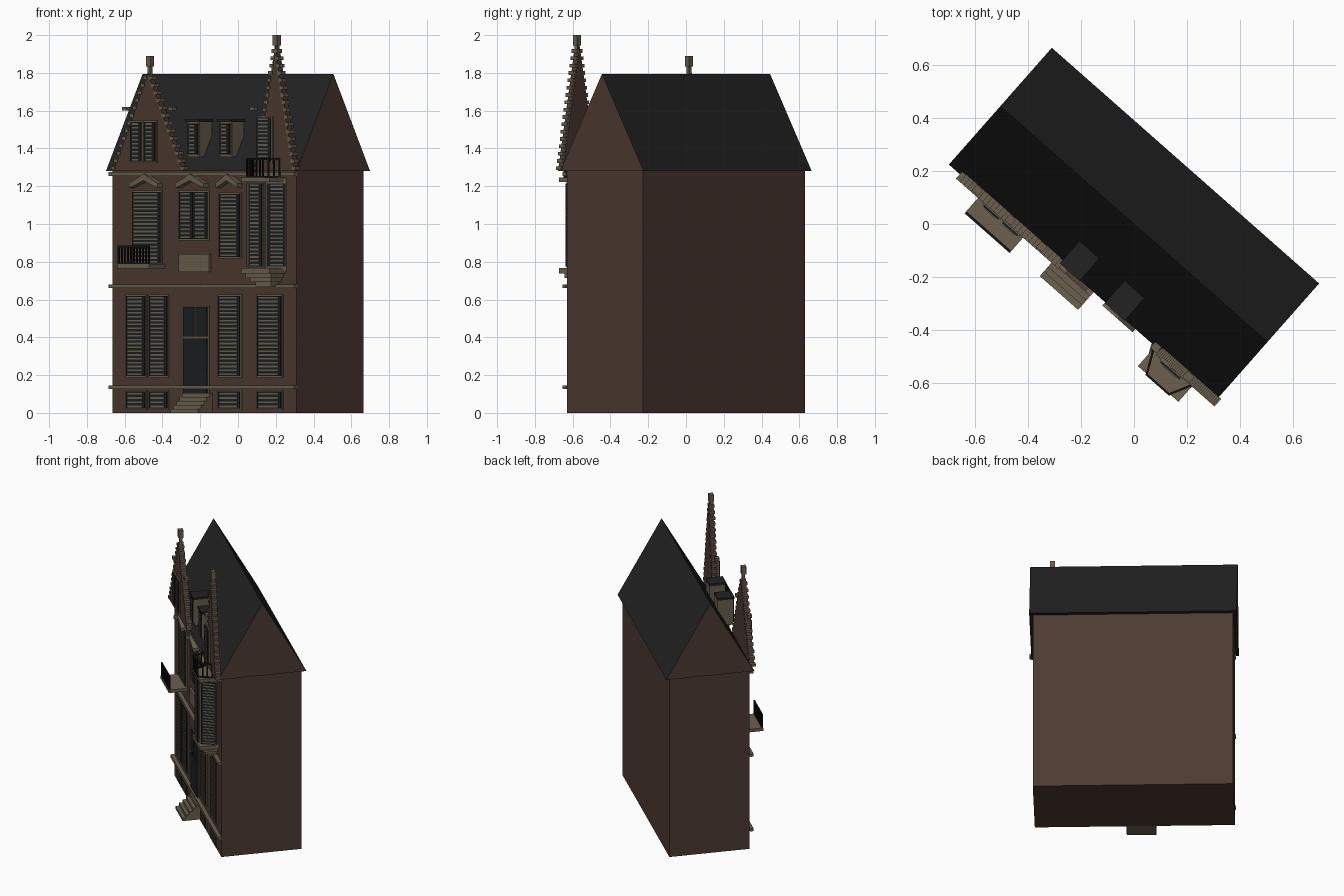
import bpy, bmesh, math
from mathutils import Matrix, Vector

if "Cube" in bpy.data.objects:
    bpy.data.objects.remove(bpy.data.objects["Cube"])

ROT = Matrix.Rotation(math.radians(-41.4), 4, 'Z')   # the house stands turned on its plot
WALL = -0.268                                        # depth of the street wall


def material(name, r, g, b):
    m = bpy.data.materials.new(name)
    m.diffuse_color = (r, g, b, 1)
    m.use_nodes = True
    m.node_tree.nodes["Principled BSDF"].inputs["Base Color"].default_value = m.diffuse_color
    return m


BRICK = material("brown brick", 0.074, 0.043, 0.031)
SLATE = material("dark slate", 0.016, 0.016, 0.016)
STONE = material("pale stone", 0.145, 0.115, 0.077)
DARK = material("dark shutter", 0.011, 0.014, 0.015)
IRON = material("black iron", 0.007, 0.007, 0.008)
parts = {}


def part(name, mat):
    """Get or start the mesh that collects one kind of part."""
    if name not in parts:
        parts[name] = (bmesh.new(), [mat])
    return parts[name][0]


def box(bm, u0, u1, v0, v1, z0, z1):
    m = Matrix.Translation(((u0 + u1) / 2, (v0 + v1) / 2, (z0 + z1) / 2))
    bmesh.ops.create_cube(bm, size=1, matrix=m @ Matrix.Diagonal((u1 - u0, v1 - v0, z1 - z0, 1)))


def bar(bm, a, b, z0, z1, d0, d1):
    """Upright block along a plan line a-b, from d0 to d1 outwards."""
    a, b = Vector(a), Vector(b)
    t = (b - a).normalized()
    n = Vector((t.y, -t.x))
    c = (a + b) / 2 + n * (d0 + d1) / 2
    m = Matrix.Translation((c.x, c.y, (z0 + z1) / 2)) @ Matrix.Rotation(math.atan2(t.y, t.x), 4, 'Z')
    bmesh.ops.create_cube(bm, size=1, matrix=m @ Matrix.Diagonal(((b - a).length, d1 - d0, z1 - z0, 1)))


def prism(bm, pts, shift):
    f = bm.faces.new([bm.verts.new(p) for p in pts])
    ext = bmesh.ops.extrude_face_region(bm, geom=[f])
    bmesh.ops.translate(bm, vec=shift, verts=[e for e in ext["geom"] if isinstance(e, bmesh.types.BMVert)])
    bmesh.ops.recalc_face_normals(bm, faces=bm.faces)


def shutter(name, a, b, z0, z1, rim=0.008):
    """Louvred shutter: stone surround, dark leaf, pale slats."""
    a, b = Vector(a), Vector(b)
    t = (b - a).normalized()
    bar(part(name + "_surround", STONE), a - t * rim, b + t * rim, z0 - rim, z1 + rim, -0.01, 0.006)
    bar(part(name, DARK), a, b, z0, z1, 0, 0.012)
    count = max(3, round((z1 - z0) / 0.02))
    step = (z1 - z0) / count
    for i in range(count):
        z = z0 + step * (i + 0.3)
        bar(part(name + "_slats", STONE), a + t * 0.014, b - t * 0.014, z, z + step * 0.42, 0.008, 0.016)


def railing(name, a, b, z0, z1, n):
    bm = part(name, IRON)
    a, b = Vector(a), Vector(b)
    bar(bm, a, b, z1 - 0.01, z1, -0.004, 0.004)
    bar(bm, a, b, z0, z0 + 0.008, -0.004, 0.004)
    t = (b - a).normalized() * 0.004
    for i in range(n):
        p = a.lerp(b, i / (n - 1))
        bar(bm, p - t, p + t, z0, z1, -0.004, 0.004)


# Main block and roof with brick gable ends
box(part("brick_walls", BRICK), -0.65, 0.65, WALL, -WALL, 0, 1.28)
roof = part("roof", SLATE)
prism(roof, [(-0.673, -0.294, 1.28), (-0.673, 0.294, 1.28), (-0.673, 0, 1.795)], (1.346, 0, 0))
parts["roof"][1].append(BRICK)
for f in roof.faces:
    f.material_index = 1 if abs(f.normal.x) > 0.9 else 0

# Stone string courses and cornice
for z in (0.126, 0.66, 1.255):
    box(part("string_courses", STONE), -0.655, 0.655, WALL - 0.025, WALL, z, z + 0.02)

# Shutters on the flat wall: basement and ground floor
for u0, u1 in ((-0.543, -0.412), (-0.382, -0.257), (0.106, 0.257), (0.381, 0.548)):
    shutter("basement_shutters", (u0, WALL), (u1, WALL), 0.022, 0.112)
    shutter("ground_shutters", (u0, WALL), (u1, WALL), 0.195, 0.62)

# Shutters of the upper floor, with chevron pediments
for u0, u1, z0, z1 in ((-0.5, -0.305, 0.79, 1.17), (-0.17, -0.076, 0.92, 1.17),
                       (-0.066, 0.028, 0.92, 1.17), (0.112, 0.255, 0.825, 1.16)):
    shutter("upper_shutters", (u0, WALL), (u1, WALL), z0, z1)
for c, w in ((-0.395, 0.1), (-0.07, 0.1), (0.19, 0.076)):
    outline = ((-w, 1.19), (0, 1.23), (w, 1.19), (w, 1.215), (0, 1.265), (-w, 1.215))
    prism(part("pediments", STONE), [(c + x, WALL, z) for x, z in outline], (0, -0.042, 0))

# Front door, transom lights and stone panel above
box(part("door_surround", STONE), -0.152, 0.036, WALL - 0.006, WALL, 0.1, 0.567)
box(part("door", DARK), -0.142, 0.026, WALL - 0.013, WALL, 0.1, 0.395)
for u0, u1 in ((-0.142, -0.064), (-0.052, 0.026)):
    box(part("transom", DARK), u0, u1, WALL - 0.013, WALL, 0.405, 0.56)
box(part("stone_panel", STONE), -0.172, 0.045, WALL - 0.015, WALL, 0.745, 0.84)

# Entrance steps
for i in range(5):
    box(part("steps", STONE), -0.137, 0.056, -0.383 + i * 0.023, WALL, i * 0.021, (i + 1) * 0.021)

# Balcony
box(part("balcony_slab", STONE), -0.507, -0.28, -0.393, WALL, 0.765, 0.787)
railing("balcony_railing", (-0.5, -0.387), (-0.287, -0.387), 0.787, 0.885, 11)

# Bay window with floor, cornice, corbels and roof railing
bay = [(0.372, WALL), (0.408, -0.38), (0.522, -0.38), (0.578, WALL)]
bay[0] = (0.352, WALL)
prism(part("bay_core", STONE), [(u, v, 0.75) for u, v in bay], (0, 0, 0.49))
for a, b in zip(bay, bay[1:]):
    a, b = Vector(a), Vector(b)
    t = (b - a).normalized() * 0.012
    if (b - a).length > 0.12:                         # angled sides carry a wider leaf
        t = t * 0.9
    shutter("bay_shutters", a + t, b - t, 0.775, 1.215, 0.004)
box(part("bay_slabs", STONE), 0.366, 0.57, -0.393, WALL, 1.222, 1.246)
box(part("bay_slabs", STONE), 0.366, 0.57, -0.393, WALL, 0.738, 0.766)
for i, s in enumerate((0.09, 0.075, 0.055)):
    box(part("bay_corbels", STONE), 0.468 - s, 0.468 + s, WALL - s * 1.1, WALL, 0.715 - i * 0.023, 0.738 - i * 0.023)
for a, b, n in (((0.37, -0.31), (0.412, -0.395), 4), ((0.412, -0.395), (0.525, -0.395), 6),
                ((0.525, -0.395), (0.567, -0.31), 4)):
    railing("bay_railing", a, b, 1.246, 1.35, n)

# Stepped-edge brick gables with crockets and finials
for c, w, top, n, tip in ((-0.36, 0.245, 1.80, 13, 1.89), (0.536, 0.135, 1.94, 17, 2.0)):
    prism(part("front_gables", BRICK), [(c - w, -0.312, 1.28), (c + w, -0.312, 1.28), (c, -0.312, top)], (0, 0.035, 0))
    ends = part("gable_crockets", STONE)
    for s in (-1, 1):
        for i in range(n):
            k = i / n
            u, z = c + s * w * (1 - k), 1.285 + (top - 1.28) * k
            box(ends, u - 0.013, u + 0.013, -0.316, -0.278, z, z + 0.019)
    fin = part("finials", STONE)
    box(fin, c - 0.009, c + 0.009, -0.306, -0.287, top - 0.03, tip - 0.05)
    box(fin, c - 0.016, c + 0.016, -0.312, -0.281, tip - 0.055, tip)
for u in (-0.528, -0.204, 0.371):
    box(part("side_knobs", STONE), u - 0.016, u + 0.016, -0.31, -0.28, 1.6, 1.62)

# Gable windows
for u0, u1, z0, z1 in ((-0.472, -0.397, 1.33, 1.54), (-0.376, -0.301, 1.33, 1.54), (0.42, 0.517, 1.33, 1.565)):
    shutter("gable_shutters", (u0, -0.315), (u1, -0.315), z0, z1)

# Roof dormers
for u in (-0.062, 0.165):
    box(part("dormer_bodies", STONE), u - 0.042, u + 0.042, -0.284, -0.185, 1.355, 1.54)
    box(part("dormer_caps", SLATE), u - 0.05, u + 0.05, -0.297, -0.19 + 0.006, 1.54, 1.556)
    shutter("dormer_windows", (u - 0.034, -0.284), (u + 0.034, -0.284), 1.37, 1.53, 0.004)

# Turn every part into an object in the rotated frame
for name, (bm, mats) in parts.items():
    bm.transform(ROT)
    me = bpy.data.meshes.new(name)
    bm.to_mesh(me)
    bm.free()
    for m in mats:
        me.materials.append(m)
    bpy.context.scene.collection.objects.link(bpy.data.objects.new(name, me))
